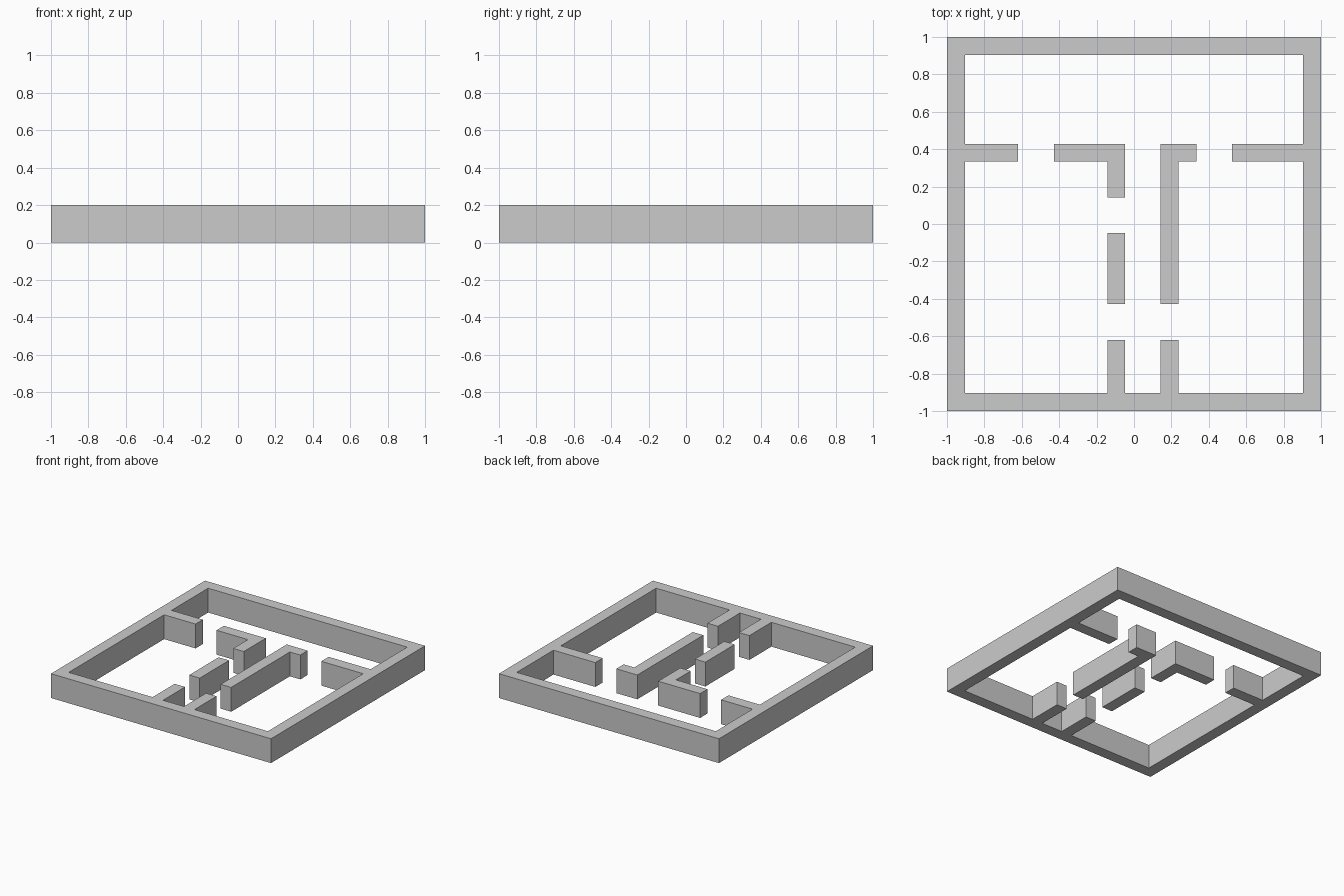
import bpy, bmesh
from math import radians

if "Cube" in bpy.data.objects:
    bpy.data.objects.remove(bpy.data.objects["Cube"])

CELL = 2 / 21      # plan is laid out on a 21 x 21 module, one module = wall thickness
HEIGHT = 0.2


def extruded_walls(name, *loops):
    """Extrude closed plan outlines (in modules); an inner loop becomes a hole."""
    curve = bpy.data.curves.new(name + "_outline", 'CURVE')
    curve.dimensions = '2D'
    curve.fill_mode = 'BOTH'
    curve.extrude = HEIGHT / 2
    for loop in loops:
        spline = curve.splines.new('POLY')
        spline.points.add(len(loop) - 1)
        for p, (x, y) in zip(spline.points, loop):
            p.co = (x * CELL - 1, y * CELL - 1, 0, 1)
        spline.use_cyclic_u = True
    temp = bpy.data.objects.new(name + "_outline", curve)
    bpy.context.collection.objects.link(temp)
    bpy.context.view_layer.update()
    mesh = bpy.data.meshes.new_from_object(
        temp.evaluated_get(bpy.context.evaluated_depsgraph_get()))
    bpy.data.objects.remove(temp)
    bpy.data.curves.remove(curve)

    # Weld caps to sides, stand on the ground, flat shading
    bm = bmesh.new()
    bm.from_mesh(mesh)
    bmesh.ops.remove_doubles(bm, verts=bm.verts, dist=1e-4)
    bmesh.ops.recalc_face_normals(bm, faces=bm.faces)
    bmesh.ops.translate(bm, verts=bm.verts, vec=(0, 0, HEIGHT / 2))
    for f in bm.faces:
        f.smooth = False
    bm.to_mesh(mesh)
    bm.free()
    mesh.name = name
    obj = bpy.data.objects.new(name, mesh)
    bpy.context.collection.objects.link(obj)
    return obj


# Perimeter wall with the stubs that grow from its inner side
extruded_walls(
    "outer_wall",
    [(0, 0), (21, 0), (21, 21), (0, 21)],
    [(1, 1), (9, 1), (9, 4), (10, 4), (10, 1), (12, 1), (12, 4), (13, 4), (13, 1),
     (20, 1), (20, 14), (16, 14), (16, 15), (20, 15), (20, 20),
     (1, 20), (1, 15), (4, 15), (4, 14), (1, 14)])

# Free-standing partitions between the doorways
extruded_walls("left_corner_partition",
               [(6, 14), (9, 14), (9, 12), (10, 12), (10, 15), (6, 15)])
extruded_walls("right_corner_partition",
               [(12, 6), (13, 6), (13, 14), (14, 14), (14, 15), (12, 15)])
extruded_walls("straight_partition",
               [(9, 6), (10, 6), (10, 10), (9, 10)])
